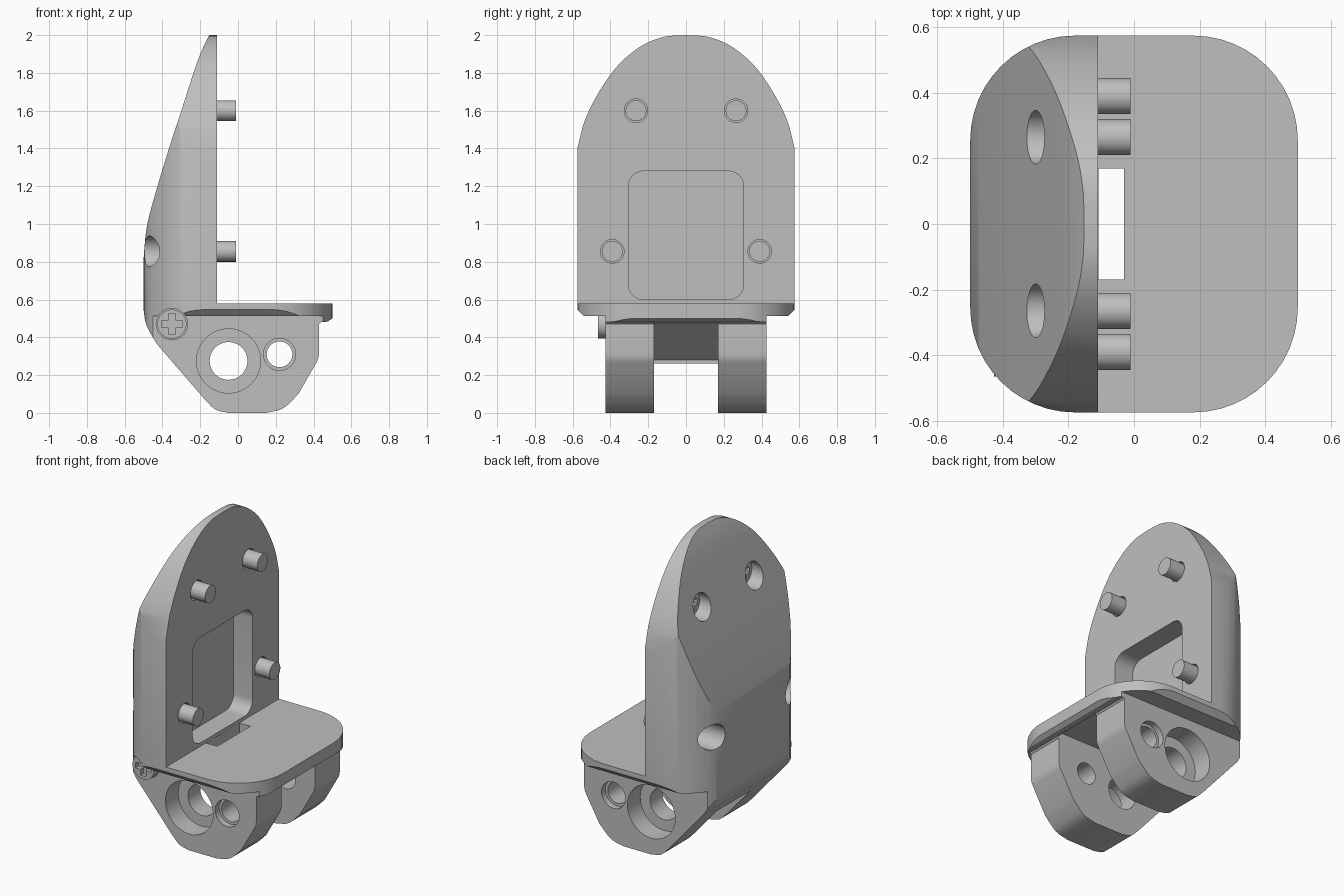
import bpy, bmesh, math
from mathutils import Vector

if "Cube" in bpy.data.objects:
    bpy.data.objects.remove(bpy.data.objects["Cube"])

grey = bpy.data.materials.new("light_grey")
grey.use_nodes = True
COLOUR = (0.52, 0.52, 0.52, 1)
grey.diffuse_color = COLOUR
grey.node_tree.nodes["Principled BSDF"].inputs["Base Color"].default_value = COLOUR


def prism(name, pts, axis, lo, hi):
    """Extrude a 2D outline along the given axis."""
    place = {"x": lambda a, b, t: (t, a, b),
             "y": lambda a, b, t: (a, t, b),
             "z": lambda a, b, t: (a, b, t)}[axis]
    bm = bmesh.new()
    low = [bm.verts.new(place(a, b, lo)) for a, b in pts]
    high = [bm.verts.new(place(a, b, hi)) for a, b in pts]
    bm.faces.new(low)
    bm.faces.new(high)
    for i in range(len(pts)):
        j = (i + 1) % len(pts)
        bm.faces.new((low[i], low[j], high[j], high[i]))
    bmesh.ops.recalc_face_normals(bm, faces=bm.faces)
    mesh = bpy.data.meshes.new(name)
    bm.to_mesh(mesh)
    bm.free()
    mesh.materials.append(grey)
    ob = bpy.data.objects.new(name, mesh)
    bpy.context.collection.objects.link(ob)
    return ob


def activate(ob):
    bpy.ops.object.select_all(action="DESELECT")
    ob.select_set(True)
    bpy.context.view_layer.objects.active = ob


def combine(ob, tool, operation="DIFFERENCE"):
    """Apply a boolean and discard the tool."""
    mod = ob.modifiers.new("bool", "BOOLEAN")
    mod.operation = operation
    mod.solver = "EXACT"
    mod.object = tool
    activate(ob)
    bpy.ops.object.modifier_apply(modifier=mod.name)
    bpy.data.objects.remove(tool)


def smooth(ob):
    activate(ob)
    bpy.ops.object.shade_smooth_by_angle(angle=math.radians(25))


def circle(a, b, r, n=40):
    return [(a + r * math.cos(math.tau * i / n), b + r * math.sin(math.tau * i / n))
            for i in range(n)]


def rounded(a0, a1, b0, b1, r, n=12):
    """Rounded rectangle outline."""
    corners = [(a1 - r, b1 - r), (a0 + r, b1 - r), (a0 + r, b0 + r), (a1 - r, b0 + r)]
    return [(ca + r * math.cos(math.pi / 2 * (q + i / n)),
             cb + r * math.sin(math.pi / 2 * (q + i / n)))
            for q, (ca, cb) in enumerate(corners) for i in range(n + 1)]


def curve(pts, steps=5):
    """Smooth curve through the points."""
    p = [Vector(q) for q in pts]
    p = [2 * p[0] - p[1]] + p + [2 * p[-1] - p[-2]]
    out = []
    for a, b, c, d in zip(p, p[1:], p[2:], p[3:]):
        for i in range(steps):
            t = i / steps
            out.append(tuple(0.5 * (2 * b + (c - a) * t + (2 * a - 5 * b + 4 * c - d) * t * t
                                    + (3 * b - a - 3 * c + d) * t ** 3)))
    return out + [tuple(pts[-1])]


# Body: side profile, trimmed by the footprint and the end outline
back = curve([(-0.13, 2.03), (-0.16, 1.985), (-0.215, 1.86), (-0.3, 1.6), (-0.375, 1.37),
              (-0.455, 1.1), (-0.485, 0.97), (-0.498, 0.84), (-0.502, 0.76)])
heel = curve([(-0.502, 0.56), (-0.485, 0.465), (-0.43, 0.365)])
toe = curve([(-0.175, 0.07), (-0.12, 0.018), (-0.05, 0)])
front = curve([(0.15, 0), (0.24, 0.025), (0.32, 0.1)]) + curve([(0.4, 0.24), (0.425, 0.29), (0.43, 0.35)])
lip = [(0.43, 0.47), (0.44, 0.48), (0.475, 0.483), (0.52, 0.515), (0.52, 0.578)]
body = prism("bracket_body", back + heel + toe + front + lip + [(-0.11, 0.578), (-0.11, 2.03)],
             "y", -0.7, 0.7)
combine(body, prism("footprint", rounded(-0.5, 0.5, -0.575, 0.575, 0.32), "z", -0.1, 2.2), "INTERSECT")

arch = curve([(0.575, 1.4), (0.535, 1.55), (0.46, 1.7), (0.36, 1.84), (0.24, 1.94), (0.12, 1.99), (0, 2)])
half = [(0.425, -0.1), (0.425, 0.512), (0.54, 0.512), (0.576, 0.548)] + arch
outline = half + [(-y, z) for y, z in reversed(half[:-1])]
combine(body, prism("end_outline", outline, "x", -0.8, 0.8), "INTERSECT")

# Gap between the two lugs, floor slot and pocket
gap = [(-0.34, -0.1), (-0.34, 0.28), (-0.11, 0.475), (-0.11, 0.51), (0.43, 0.51), (0.44, 0.475),
       (0.7, 0.475), (0.7, -0.1)]
combine(body, prism("gap", gap, "y", -0.17, 0.17))
combine(body, prism("slot", [(-0.109, -0.169), (-0.03, -0.169), (-0.03, 0.169), (-0.109, 0.169)],
                    "z", 0.4, 0.7))
combine(body, prism("pocket", rounded(-0.305, 0.305, 0.6, 1.28, 0.08), "x", -0.245, 0))

# Pin holes through the lugs, with counterbores on the outer sides
for x, z, r, bore, depth in ((-0.05, 0.275, 0.1, 0.17, 0.13), (0.22, 0.31, 0.068, 0.085, 0.04)):
    combine(body, prism("pin_hole", circle(x, z, r), "y", -0.7, 0.7))
    for s in (-1, 1):
        lo, hi = sorted((s * (0.425 - depth), s * 0.5))
        combine(body, prism("counterbore", circle(x, z, bore), "y", lo, hi))


def cross(a, b, axis, lo, hi):
    """Cross-shaped drive recess."""
    w, l = 0.018, 0.055
    quarter = [(l, -w), (l, w), (w, w)]
    pts = []
    for _ in range(4):
        pts += quarter
        quarter = [(-v, u) for u, v in quarter]
    return prism("drive", [(a + u, b + v) for u, v in pts], axis, lo, hi)


# Four screws through the back plate
for y0, z in ((0.265, 1.6), (0.39, 0.855)):
    for side, y in (("left", -y0), ("right", y0)):
        combine(body, prism("bore", circle(y, z, 0.082), "x", -0.7, -0.17))
        combine(body, prism("clearance", circle(y, z, 0.062), "x", -0.2, 0))
        level = "upper" if z > 1 else "lower"
        head = prism(f"{level}_screw_head_{side}", circle(y, z, 0.077), "x", -0.23, -0.17)
        combine(head, cross(y, z, "x", -0.3, -0.2))
        smooth(head)
        smooth(prism(f"{level}_screw_shank_{side}", circle(y, z, 0.055), "x", -0.175, -0.01))

# Side screw in the heel
combine(body, prism("side_bore", circle(-0.35, 0.47, 0.083), "y", -0.7, -0.4))
side_screw = prism("side_screw_head", circle(-0.35, 0.47, 0.077), "y", -0.465, -0.4)
combine(side_screw, cross(-0.35, 0.47, "y", -0.6, -0.435))
smooth(side_screw)
smooth(body)
